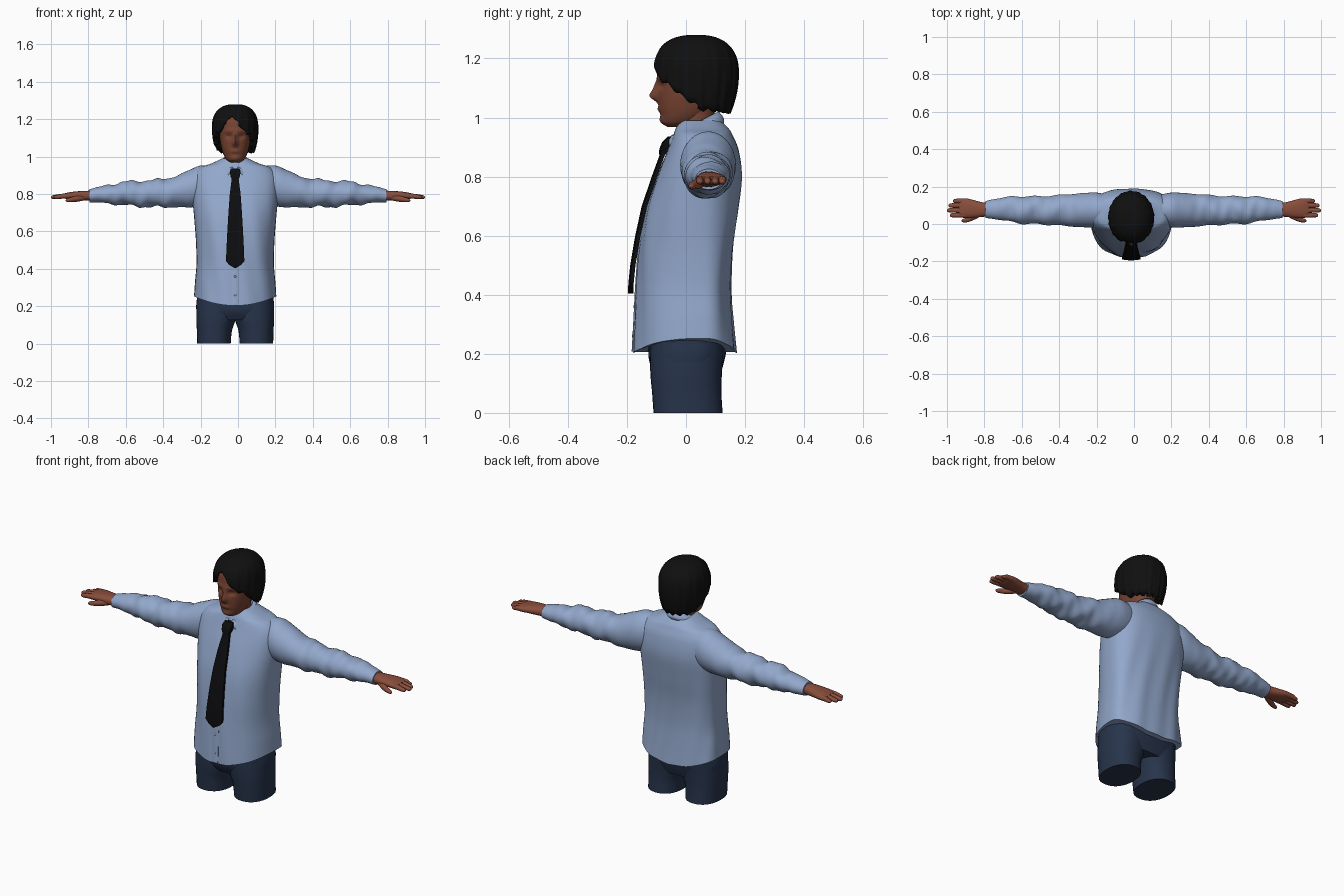
import bpy, bmesh, math

if "Cube" in bpy.data.objects:
    bpy.data.objects.remove(bpy.data.objects["Cube"], do_unlink=True)

CX = -0.015  # body centre line


def material(name, rgb):
    m = bpy.data.materials.new(name)
    m.use_nodes = True
    m.diffuse_color = (*rgb, 1)
    bsdf = m.node_tree.nodes["Principled BSDF"]
    bsdf.inputs["Base Color"].default_value = (*rgb, 1)
    bsdf.inputs["Roughness"].default_value = 0.8
    return m


SHIRT = material("pale blue cotton", (0.29, 0.39, 0.60))
TROUSERS = material("navy cloth", (0.020, 0.034, 0.070))
FACE = material("face skin", (0.19, 0.058, 0.032))
HAND = material("hand skin", (0.25, 0.075, 0.045))
HAIR = material("black hair", (0.005, 0.005, 0.005))
TIE = material("black silk", (0.004, 0.004, 0.005))


def finish(name, bm, mat, angle=50):
    bmesh.ops.remove_doubles(bm, verts=bm.verts, dist=1e-5)
    bmesh.ops.recalc_face_normals(bm, faces=bm.faces)
    me = bpy.data.meshes.new(name)
    bm.to_mesh(me)
    bm.free()
    me.materials.append(mat)
    ob = bpy.data.objects.new(name, me)
    bpy.context.collection.objects.link(ob)
    bpy.ops.object.select_all(action="DESELECT")
    ob.select_set(True)
    bpy.context.view_layer.objects.active = ob
    bpy.ops.object.shade_smooth_by_angle(angle=math.radians(angle))
    return ob


def spline(keys, t):
    """Catmull-Rom through key tuples, t from 0 to 1."""
    f = t * (len(keys) - 1)
    i = min(int(f), len(keys) - 2)
    u = f - i
    p = [keys[max(0, min(len(keys) - 1, i + k))] for k in (-1, 0, 1, 2)]
    return [b + 0.5 * u * (c - a + u * (2 * a - 5 * b + 4 * c - d + u * (3 * (b - c) + d - a)))
            for a, b, c, d in zip(*p)]


def linear(keys, x):
    for (x0, y0), (x1, y1) in zip(keys, keys[1:]):
        if x <= x1:
            return y0 + (y1 - y0) * (x - x0) / (x1 - x0)
    return keys[-1][1]


def grid_faces(bm, rows, closed=True):
    for r0, r1 in zip(rows, rows[1:]):
        n = len(r0)
        for i in range(n if closed else n - 1):
            j = (i + 1) % n
            bm.faces.new((r0[i], r0[j], r1[j], r1[i]))


def loft(name, keys, mat, axis="z", n=32, rings=24, power=1.0, mid=None, side=1, deform=None):
    """Keys: position along axis, then min and max of the two cross axes."""
    bm = bmesh.new()
    rows = []
    for k in range(rings + 1):
        pos, a0, a1, b0, b1 = spline(keys, k / rings)
        bm_mid = (b0 + b1) / 2 if mid is None else mid
        row = []
        for i in range(n):
            w = 2 * math.pi * i / n
            c, s = math.cos(w), math.sin(w)
            c, s = math.copysign(abs(c) ** power, c), math.copysign(abs(s) ** power, s)
            a = (a0 + a1) / 2 + (a1 - a0) / 2 * c
            b = bm_mid + s * ((b1 - bm_mid) if s > 0 else (bm_mid - b0))
            co = (a, b, pos) if axis == "z" else (pos, a, b)
            if deform:
                co = deform(*co)
            row.append(bm.verts.new((co[0] * side, co[1], co[2])))
        rows.append(row)
    grid_faces(bm, rows)
    bm.faces.new(rows[0])
    bm.faces.new(rows[-1])
    return finish(name, bm, mat)


def ribbon(name, keys, mat, depth):
    """Strip of cloth on the chest; keys: z, front y, half width."""
    bm = bmesh.new()
    rows = []
    for z, y, w in keys:
        pts = ((-w, depth), (-w, 0.005), (0, 0), (w, 0.005), (w, depth))
        rows.append([bm.verts.new((CX + x, y + dy, z)) for x, dy in pts])
    grid_faces(bm, rows)
    bm.faces.new(rows[0])
    bm.faces.new(rows[-1])
    return finish(name, bm, mat, 35)


# Shirt body with a curved hem
def hem(x, y, z):
    fade = max(0, 1 - (z - 0.2) / 0.25)
    fold = 0.003 * math.sin(x * 55 + z * 9) * min(1, max(0, 0.9 - z) * 3)
    return x, y + fold, z + fade * 0.05 * min(1, ((x - CX) / 0.22) ** 2)


loft("shirt_body", [
    (0.203, -0.235, 0.205, -0.178, 0.170), (0.30, -0.230, 0.200, -0.173, 0.160),
    (0.42, -0.222, 0.192, -0.167, 0.152), (0.55, -0.225, 0.195, -0.158, 0.157),
    (0.68, -0.235, 0.205, -0.137, 0.175), (0.80, -0.245, 0.215, -0.098, 0.189),
    (0.89, -0.240, 0.210, -0.062, 0.178), (0.94, -0.205, 0.175, -0.043, 0.158),
    (0.962, -0.145, 0.115, -0.035, 0.145), (0.99, -0.085, 0.055, -0.02, 0.118)],
    SHIRT, n=64, rings=54, power=0.82, mid=0.055, deform=hem)

# Button strip and buttons
ribbon("button_strip", [(0.208, -0.184, 0.017), (0.3, -0.179, 0.017), (0.42, -0.173, 0.017),
                        (0.55, -0.164, 0.017), (0.68, -0.143, 0.017)], SHIRT, 0.012)
for z in (0.26, 0.36):
    bm = bmesh.new()
    bmesh.ops.create_uvsphere(bm, u_segments=12, v_segments=6, radius=0.006)
    bmesh.ops.scale(bm, vec=(1, 0.4, 1), verts=bm.verts)
    bmesh.ops.translate(bm, vec=(CX, -0.181 + (z - 0.26) * 0.05, z), verts=bm.verts)
    finish("button", bm, SHIRT)

# Folded collar, open at the front, lower edge dropping to two points
bm = bmesh.new()
rows = []
N = 48
for row_t in (0, 0.3, 0.65, 1):
    row = []
    for i in range(N + 1):
        a = math.radians(10 + 340 * i / N)
        back = (1 - math.cos(a)) / 2
        d = min(a, 2 * math.pi - a)
        point = math.exp(-((d - 0.62) / 0.28) ** 2)
        top = (0.062, 0.075, 0.945 + 0.075 * back)
        low = (0.088, 0.094 + 0.012 * point, 0.925 + 0.055 * back - 0.04 * point)
        rx, ry, z = [p + (q - p) * row_t for p, q in zip(top, low)]
        bulge = 0.008 * math.sin(math.pi * row_t)
        row.append(bm.verts.new((CX + (rx + bulge) * math.sin(a),
                                 0.035 - (ry + bulge) * math.cos(a), z)))
    rows.append(row)
grid_faces(bm, rows, closed=False)
collar = finish("shirt_collar", bm, SHIRT)
collar.modifiers.new("thickness", "SOLIDIFY").thickness = 0.008

# Tie
ribbon("tie_knot", [(0.935, -0.062, 0.024), (0.918, -0.080, 0.029), (0.895, -0.090, 0.025),
                    (0.875, -0.092, 0.017)], TIE, 0.04)
ribbon("tie_blade", [(0.885, -0.085, 0.018), (0.80, -0.116, 0.029), (0.70, -0.150, 0.036),
                     (0.60, -0.172, 0.042), (0.50, -0.189, 0.047), (0.44, -0.195, 0.049),
                     (0.422, -0.196, 0.033), (0.404, -0.196, 0.004)], TIE, 0.018)

# Trousers: hips and two cut-off legs
loft("trouser_hips", [(0.125, -0.215, 0.185, -0.10, 0.115), (0.17, -0.222, 0.192, -0.123, 0.128),
                      (0.22, -0.222, 0.192, -0.128, 0.136), (0.32, -0.205, 0.175, -0.125, 0.125)],
     TROUSERS, n=48, power=0.75)
for side, name in ((1, "left_trouser_leg"), (-1, "right_trouser_leg")):
    c = CX * side
    loft(name, [(0.0, c + 0.024, c + 0.203, -0.110, 0.124),
                (0.07, c + 0.017, c + 0.205, -0.115, 0.120),
                (0.14, c - 0.005, c + 0.208, -0.121, 0.122),
                (0.25, c - 0.02, c + 0.205, -0.122, 0.130)], TROUSERS, power=0.88, side=side)


# Sleeves with soft wrinkles, then hands
def wrinkle(x, y, z):
    amp = 0.006 * min(1, max(0, (x - 0.25) * 6)) * min(1, max(0, (0.8 - x) * 6))
    return (x, y + amp * 0.6 * math.sin(48 * x + 25 * z),
            z + amp * math.sin(42 * x + 30 * y) + 0.5 * amp * math.sin(95 * x - 22 * y))


for side, label in ((1, "left"), (-1, "right")):
    loft(label + "_sleeve", [
        (0.13, 0.0, 0.155, 0.75, 0.948), (0.20, -0.018, 0.168, 0.735, 0.952),
        (0.26, -0.018, 0.166, 0.728, 0.928), (0.34, -0.012, 0.160, 0.730, 0.893),
        (0.43, -0.006, 0.152, 0.730, 0.876), (0.52, 0.0, 0.148, 0.733, 0.870),
        (0.60, 0.002, 0.148, 0.740, 0.865), (0.67, 0.015, 0.145, 0.747, 0.853),
        (0.74, 0.026, 0.135, 0.753, 0.838), (0.795, 0.032, 0.122, 0.756, 0.826)],
        SHIRT, axis="x", n=36, rings=60, side=side, deform=wrinkle)
    loft(label + "_palm", [
        (0.77, 0.042, 0.112, 0.765, 0.818), (0.81, 0.038, 0.116, 0.765, 0.817),
        (0.85, 0.034, 0.126, 0.767, 0.815), (0.89, 0.033, 0.136, 0.771, 0.811),
        (0.92, 0.034, 0.137, 0.774, 0.805), (0.935, 0.042, 0.13, 0.780, 0.800)],
        HAND, axis="x", n=24, side=side, power=0.85)
    # Four fingers side by side
    for finger, y, tip in (("index", 0.047, 0.985), ("middle", 0.073, 1.0),
                           ("ring", 0.099, 0.992), ("little", 0.123, 0.968)):
        loft(label + "_" + finger + "_finger", [
            (0.89, y - 0.013, y + 0.013, 0.776, 0.804), (0.94, y - 0.013, y + 0.013, 0.775, 0.801),
            (tip - 0.02, y - 0.012, y + 0.012, 0.773, 0.795),
            (tip - 0.005, y - 0.009, y + 0.009, 0.775, 0.791),
            (tip, y - 0.002, y + 0.002, 0.781, 0.785)],
            HAND, axis="x", n=12, rings=16, side=side)
    loft(label + "_thumb", [
        (0.82, 0.040, 0.075, 0.766, 0.796), (0.86, 0.020, 0.055, 0.758, 0.791),
        (0.89, 0.010, 0.036, 0.757, 0.783), (0.912, 0.009, 0.028, 0.757, 0.776),
        (0.922, 0.015, 0.019, 0.763, 0.768)], HAND, axis="x", n=14, rings=16, side=side)


# Head with sculpted features
def bump(x, z, x0, z0, sx, sz):
    return math.exp(-((x - x0) / sx) ** 2 - ((z - z0) / sz) ** 2)


def features(x, y, z):
    if y < 0:
        u = abs(x - CX)
        y -= 0.026 * bump(u, z, 0, 1.072, 0.013, 0.018)      # nose tip
        y -= 0.014 * bump(u, z, 0, 1.10, 0.011, 0.025)       # bridge
        y -= 0.007 * bump(u, z, 0, 1.028, 0.024, 0.010)      # lips
        y -= 0.006 * bump(u, z, 0, 0.990, 0.025, 0.014)      # chin
        y += 0.012 * bump(u, z, 0.033, 1.108, 0.018, 0.012)  # eye sockets
        y -= 0.005 * bump(u, z, 0.030, 1.138, 0.030, 0.010)  # brows
    return x, y, z


def head_key(z, r, front, back):
    return z, CX - r, CX + r, front, back


loft("head", [head_key(*k) for k in (
    (0.968, 0.022, -0.062, 0.0), (0.982, 0.045, -0.080, 0.04), (1.01, 0.062, -0.086, 0.075),
    (1.05, 0.074, -0.092, 0.10), (1.10, 0.083, -0.095, 0.13), (1.15, 0.087, -0.095, 0.14),
    (1.20, 0.084, -0.089, 0.135), (1.235, 0.065, -0.068, 0.11), (1.255, 0.03, -0.03, 0.07))],
    FACE, n=72, rings=60, power=0.9, deform=features)
loft("neck", [head_key(*k) for k in (
    (0.91, 0.062, -0.035, 0.095), (0.96, 0.057, -0.03, 0.095), (1.0, 0.056, -0.025, 0.095),
    (1.06, 0.058, -0.02, 0.10))], FACE)

# Hair: a cap of strands whose lower edge parts over the forehead
bm = bmesh.new()
EDGE = [(0, 1.222), (16, 1.19), (34, 1.138), (60, 1.110), (80, 1.070), (112, 1.025), (180, 1.018)]
N, ROWS = 120, 24
rows = []
for k in range(ROWS + 1):
    t = k / ROWS
    row = []
    for i in range(N):
        deg = -180 + 360 * i / N
        a = math.radians(deg)
        d = abs((deg + 10 + 180) % 360 - 180)
        edge = linear(EDGE, d) + 0.007 * math.sin(17 * a) * min(1, d / 30)
        z = 1.279 - (1.279 - edge) * t ** 2.5
        h = (z - 1.15) / 0.13
        r = max(0, 1 - abs(h) ** 2.5) ** 0.4 if h > 0 else 1 - 0.17 * h * h
        if k == 0:
            r = 0
        r *= 1 + t * (0.014 * math.sin(17 * a + 5 * t) + 0.010 * math.sin(29 * a - 4 * t))
        row.append(bm.verts.new((CX + 0.123 * r * math.sin(a),
                                 0.034 - 0.143 * r * math.cos(a), z)))
    rows.append(row)
grid_faces(bm, rows)
hair = finish("hair", bm, HAIR, 60)
shell = hair.modifiers.new("thickness", "SOLIDIFY")
shell.thickness = 0.03
shell.offset = -1
